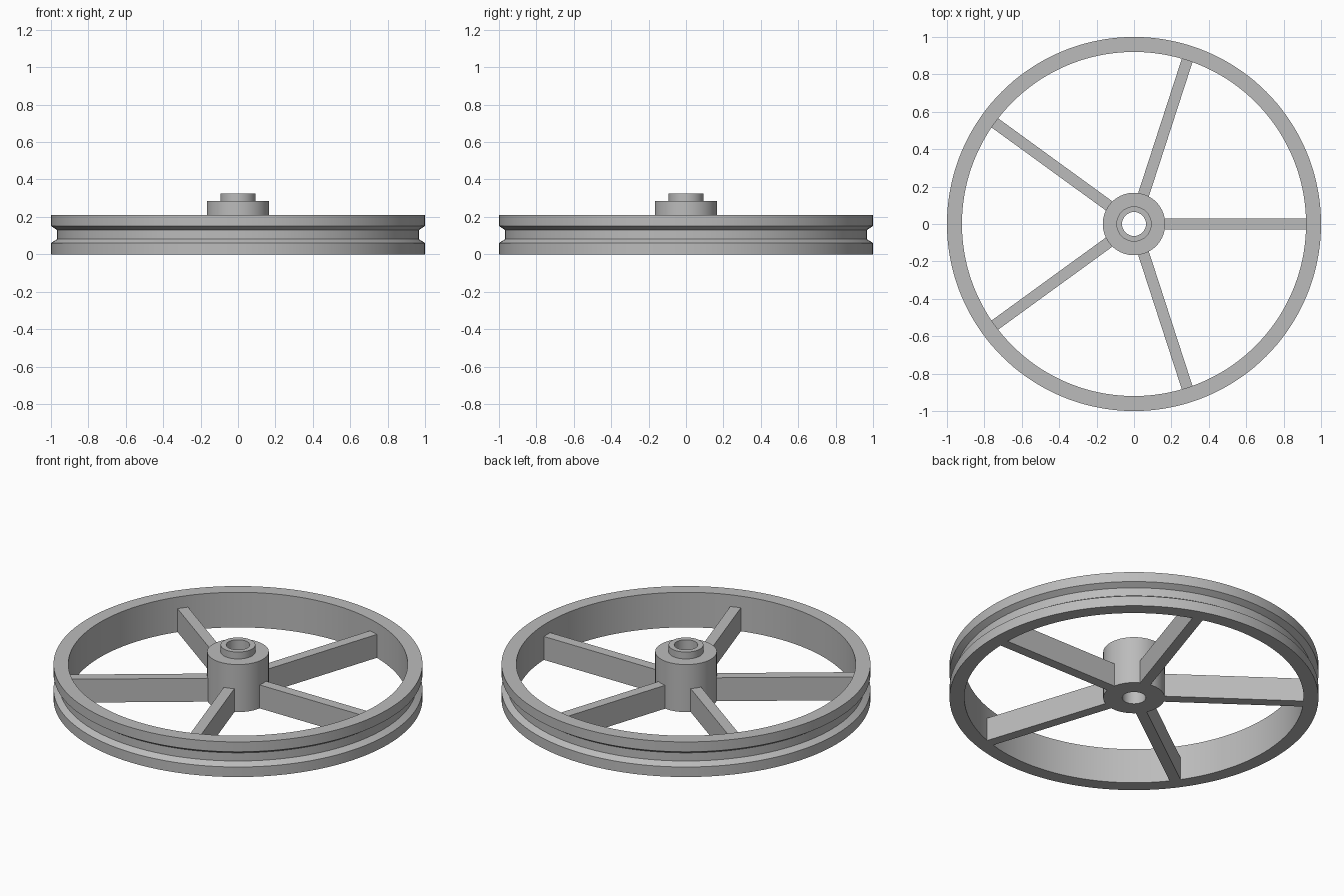
import bpy, bmesh, math
from mathutils import Matrix, Vector

cube = bpy.data.objects.get("Cube")
if cube:
    bpy.data.objects.remove(cube, do_unlink=True)

SPOKES = 5
RIM_INNER = 0.92
HUB_RADIUS = 0.167

metal = bpy.data.materials.new("grey_metal")
metal.use_nodes = True
GREY = (0.5, 0.5, 0.5, 1)
metal.diffuse_color = GREY
metal.node_tree.nodes["Principled BSDF"].inputs["Base Color"].default_value = GREY


def add_object(name, bm):
    bmesh.ops.recalc_face_normals(bm, faces=bm.faces)
    mesh = bpy.data.meshes.new(name)
    bm.to_mesh(mesh)
    bm.free()
    mesh.materials.append(metal)
    obj = bpy.data.objects.new(name, mesh)
    bpy.context.collection.objects.link(obj)
    return obj


def lathe(name, profile, steps):
    """Revolve a closed (radius, height) profile around z."""
    bm = bmesh.new()
    verts = [bm.verts.new((r, 0, z)) for r, z in profile]
    edges = [bm.edges.new((v, verts[i - 1])) for i, v in enumerate(verts)]
    bmesh.ops.spin(bm, geom=verts + edges, cent=(0, 0, 0), axis=(0, 0, 1),
                   angle=math.tau, steps=steps, use_merge=True)
    bmesh.ops.remove_doubles(bm, verts=bm.verts, dist=0.0001)
    obj = add_object(name, bm)
    bpy.ops.object.select_all(action="DESELECT")
    obj.select_set(True)
    bpy.context.view_layer.objects.active = obj
    bpy.ops.object.shade_smooth_by_angle(angle=math.radians(25))
    return obj


# Rim with a belt groove around the outside
lathe("rim", [(RIM_INNER, 0), (1, 0), (1, 0.06), (0.968, 0.081),
              (0.968, 0.13), (1, 0.151), (1, 0.21), (RIM_INNER, 0.21)], 144)

# Hub with a raised boss and a through bore
lathe("hub", [(0.064, 0), (HUB_RADIUS, 0), (HUB_RADIUS, 0.284),
              (0.094, 0.284), (0.094, 0.325), (0.064, 0.325)], 72)

# Flat-sided spokes, sunk slightly into the hub and rim
start, end = HUB_RADIUS - 0.01, RIM_INNER + 0.005
size = Vector((end - start, 0.06, 0.14))
centre = Vector(((start + end) / 2, 0, size.z / 2))
for i in range(SPOKES):
    bm = bmesh.new()
    turn = Matrix.Rotation(math.tau * i / SPOKES, 4, "Z")
    bmesh.ops.create_cube(bm, size=1, matrix=turn @ Matrix.Translation(centre)
                          @ Matrix.Diagonal(size).to_4x4())
    add_object(f"spoke_{i + 1}", bm)
